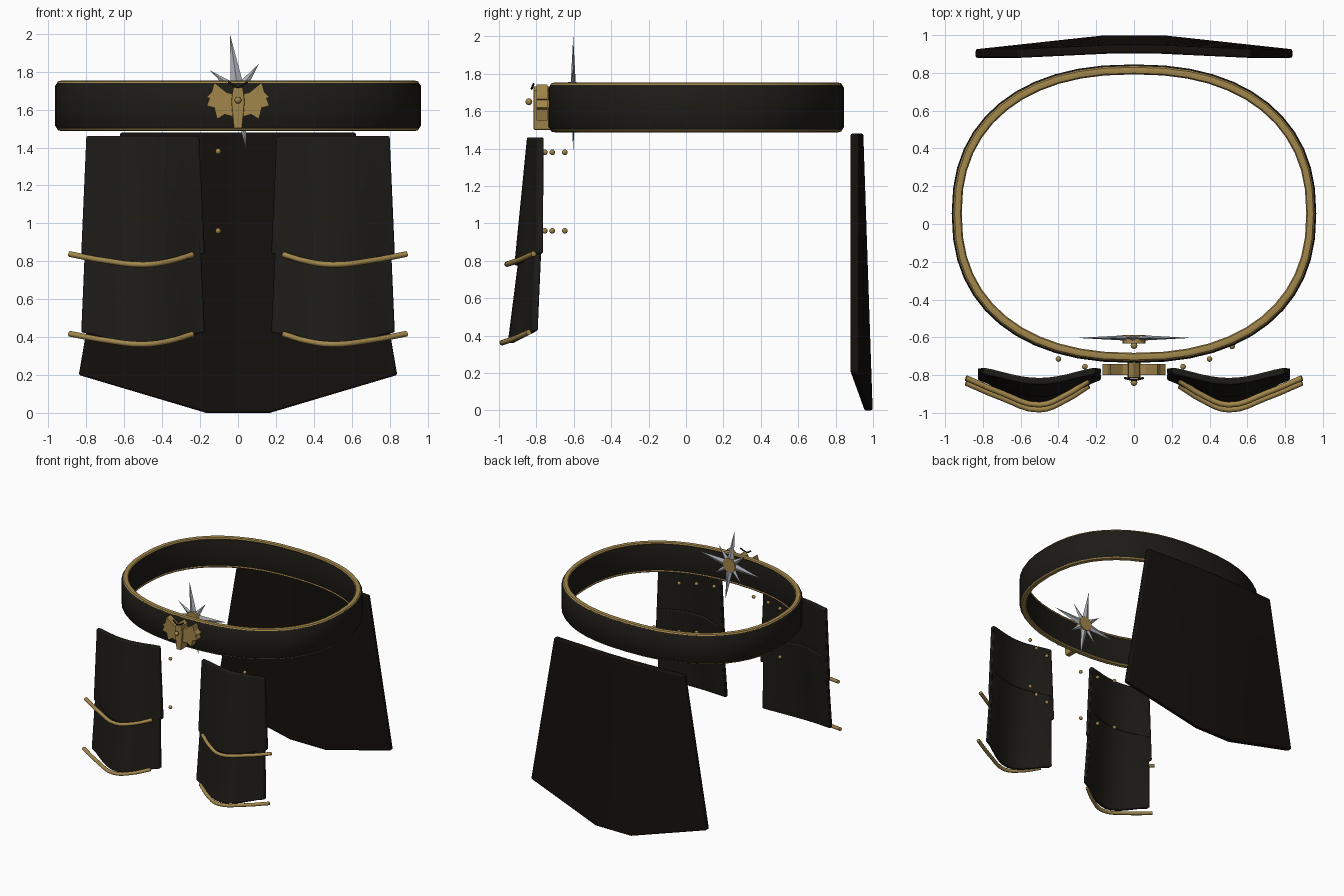
import bpy, bmesh, math
from mathutils import Vector

if "Cube" in bpy.data.objects:
    bpy.data.objects.remove(bpy.data.objects["Cube"])


def material(name, rgb):
    m = bpy.data.materials.new(name)
    m.diffuse_color = (*rgb, 1)
    m.use_nodes = True
    m.node_tree.nodes["Principled BSDF"].inputs["Base Color"].default_value = m.diffuse_color
    return m


LEATHER = material("dark_leather", (0.012, 0.011, 0.008))
CLOTH = material("dark_cloth", (0.007, 0.005, 0.004))
GOLD = material("gold", (0.36, 0.24, 0.07))
SILVER = material("silver", (0.42, 0.44, 0.48))


def lerp(a, b, t):
    return a + (b - a) * t


def make(name, verts, faces, mat, bevel=0.0, smooth=True):
    bm = bmesh.new()
    vs = [bm.verts.new(v) for v in verts]
    for f in faces:
        bm.faces.new([vs[i] for i in f])
    bmesh.ops.recalc_face_normals(bm, faces=bm.faces)
    me = bpy.data.meshes.new(name)
    bm.to_mesh(me)
    bm.free()
    ob = bpy.data.objects.new(name, me)
    bpy.context.collection.objects.link(ob)
    me.materials.append(mat)
    if bevel:
        b = ob.modifiers.new("bevel", "BEVEL")
        b.width, b.segments, b.limit_method = bevel, 2, "ANGLE"
        b.angle_limit = math.radians(50)
    if smooth:
        bpy.ops.object.select_all(action="DESELECT")
        ob.select_set(True)
        bpy.context.view_layer.objects.active = ob
        bpy.ops.object.shade_smooth_by_angle(angle=math.radians(35))
    return ob


def ring(name, profile, mat, n=48):
    """Sweep an (offset, z) profile round the rounded-oval waist."""
    def spow(c):
        return math.copysign(abs(c) ** (2 / 2.3), c)
    verts, k = [], len(profile)
    for i in range(n):
        a = math.tau * i / n
        for o, z in profile:
            verts.append(((0.965 + o) * spow(math.cos(a)),
                          0.055 + (0.79 + o) * spow(math.sin(a)), z))
    faces = [(i * k + j, (i + 1) % n * k + j, (i + 1) % n * k + (j + 1) % k,
              i * k + (j + 1) % k) for i in range(n) for j in range(k)]
    return make(name, verts, faces, mat)


def slab(name, f, us, nv, t, mat, bevel):
    """Thick sheet whose middle surface is f(u, v)."""
    nu, verts, faces = len(us), [], []
    for side in (-1, 1):
        for j in range(nv):
            for u in us:
                verts.append(Vector(f(u, j / (nv - 1))) + Vector((0, side * t / 2, 0)))
    n = nu * nv
    for j in range(nv - 1):
        for i in range(nu - 1):
            q = [j * nu + i, j * nu + i + 1, (j + 1) * nu + i + 1, (j + 1) * nu + i]
            faces += [q, [x + n for x in q]]
    rim = ([i for i in range(nu)] + [j * nu + nu - 1 for j in range(1, nv)]
           + [(nv - 1) * nu + i for i in range(nu - 2, -1, -1)]
           + [j * nu for j in range(nv - 2, 0, -1)])
    for a, b in zip(rim, rim[1:] + rim[:1]):
        faces.append([a, b, b + n, a + n])
    return make(name, verts, faces, mat, bevel)


def extrude(name, outline, y0, y1, mat, bevel=0.0):
    """Front (x, z) outline given depth along y."""
    k = len(outline)
    verts = [(x, y, z) for y in (y0, y1) for x, z in outline]
    faces = [range(k), range(k, 2 * k)]
    faces += [(i, (i + 1) % k, (i + 1) % k + k, i + k) for i in range(k)]
    return make(name, verts, faces, mat, bevel, False)


def ball(name, loc, r, mat):
    bpy.ops.mesh.primitive_uv_sphere_add(segments=12, ring_count=8, radius=r, location=loc)
    ob = bpy.context.object
    ob.name = name
    ob.data.materials.append(mat)
    bpy.ops.object.shade_smooth()


def tube(name, pts, r, mat):
    cu = bpy.data.curves.new(name, "CURVE")
    cu.dimensions, cu.bevel_depth, cu.bevel_resolution, cu.use_fill_caps = "3D", r, 2, True
    cu.resolution_u = 4
    sp = cu.splines.new("BEZIER")
    sp.bezier_points.add(len(pts) - 1)
    for b, p in zip(sp.bezier_points, pts):
        b.co = p
        b.handle_left_type = b.handle_right_type = "AUTO"
    cu.materials.append(mat)
    ob = bpy.data.objects.new(name, cu)
    bpy.context.collection.objects.link(ob)


# Belt and its two gold edgings
ring("belt", [(-0.01, 1.5), (0, 1.515), (0, 1.725), (-0.01, 1.74),
              (-0.045, 1.74), (-0.05, 1.725), (-0.05, 1.515), (-0.045, 1.5)], LEATHER)
for label, z in (("top", 1.74), ("bottom", 1.5)):
    ring("belt_trim_" + label,
         [(-0.031 + 0.022 * math.cos(a), z + 0.013 * math.sin(a))
          for a in [math.tau * i / 8 for i in range(8)]], GOLD)


# Back panel
def back(u, v):
    a = max(0, (abs(u) - 0.2) / 0.8)
    z = lerp(1.48, 0.2 * a, v)
    w = lerp(0.62, 0.84, min(1, (1.48 - z) / 1.28))
    return u * w, lerp(lerp(0.925, 0.975, v), 0.902, a), z


slab("back_panel", back, [-1, -0.6, -0.2, 0.2, 0.6, 1], 6, 0.046, CLOTH, 0.01)


# Thigh plates: (top z, side-bottom z, edge y top/bottom, centre y top/bottom)
def plate(s, zt, zb, e0, e1, c0, c1):
    def f(u, v):
        h = math.cos(u * math.pi / 2) ** 1.3 if abs(u) < 1 else 0
        x = lerp(lerp(-0.80, -0.827, v), lerp(-0.205, -0.175, v), (u + 1) / 2)
        return s * x, lerp(lerp(e0, e1, v), lerp(c0, c1, v), h), lerp(zt, zb - 0.065 * h, v)
    return f


US = [i / 6 - 1 for i in range(13)]
PATH = [(-0.89, -0.815, 0.838), (-0.7, -0.895, 0.803), (-0.5, -0.957, 0.782),
        (-0.36, -0.905, 0.8), (-0.24, -0.83, 0.835)]
for s, side in ((1, "left"), (-1, "right")):
    slab("upper_thigh_plate_" + side, plate(s, 1.46, 0.84, -0.778, -0.78, -0.832, -0.9),
         US, 5, 0.036, LEATHER, 0.008)
    slab("lower_thigh_plate_" + side, plate(s, 1.045, 0.425, -0.782, -0.808, -0.848, -0.935),
         US, 5, 0.036, LEATHER, 0.008)
    for k, row in enumerate(("upper", "lower")):
        tube(f"{row}_plate_trim_{side}",
             [(s * x, y - 0.026 * k, z - 0.42 * k) for x, y, z in PATH], 0.015, GOLD)

# Rivets behind the plates
for z in (1.38, 0.96):
    for x, y in ((-0.105, -0.775), (-0.26, -0.755), (-0.4, -0.715),
                 (0.26, -0.755), (0.4, -0.715), (0.52, -0.648)):
        ball("rivet", (x, y, z), 0.015, GOLD)

# Winged buckle
WING = [(0.015, 1.68), (0.06, 1.69), (0.125, 1.743), (0.135, 1.735), (0.17, 1.735), (0.15, 1.66),
        (0.165, 1.62), (0.125, 1.61), (0.11, 1.55), (0.07, 1.575), (0.015, 1.56)]
WING[3:5] = [(0.14, 1.69), (0.168, 1.665)]
for s in (1, -1):
    extrude("buckle_wing", [(s * x, z) for x, z in WING], -0.8, -0.74, GOLD)
extrude("buckle_body", [(-0.022, 1.5), (0.022, 1.5), (0.035, 1.64), (0.028, 1.71),
                        (0, 1.735), (-0.028, 1.71), (-0.035, 1.64)], -0.815, -0.72, GOLD, 0.006)
ball("buckle_stud", (0, -0.84, 1.65), 0.018, GOLD)
tube("buckle_hook", [(-0.05, -0.815, 1.745), (0, -0.825, 1.72), (0.05, -0.815, 1.745)],
     0.006, LEATHER)

# Silver star: long and short spikes in turn, with a gold boss
C = Vector((0, -0.603, 1.695))
for i in range(8):
    a = math.radians(98 + 45 * i)
    length = 0.185 if i % 2 else 0.307
    d = Vector((math.cos(a), 0, math.sin(a)))
    p = Vector((-d.z, 0, d.x)) * (0.024 if i % 2 else 0.032)
    y = Vector((0, 0.014, 0))
    b = C + d * 0.045
    make("star_spike", [C, b + p, b - y, b - p, b + y, C + d * length],
         [(0, 1, 2), (0, 2, 3), (0, 3, 4), (0, 4, 1),
          (5, 1, 2), (5, 2, 3), (5, 3, 4), (5, 4, 1)], SILVER, 0, False)
bpy.ops.mesh.primitive_cylinder_add(vertices=20, radius=0.06, depth=0.045,
                                    location=C - Vector((0, 0.006, 0)),
                                    rotation=(math.pi / 2, 0, 0))
boss = bpy.context.object
boss.name = "star_boss"
boss.data.materials.append(GOLD)
ball("star_stud", C - Vector((0, 0.04, 0)), 0.018, GOLD)
